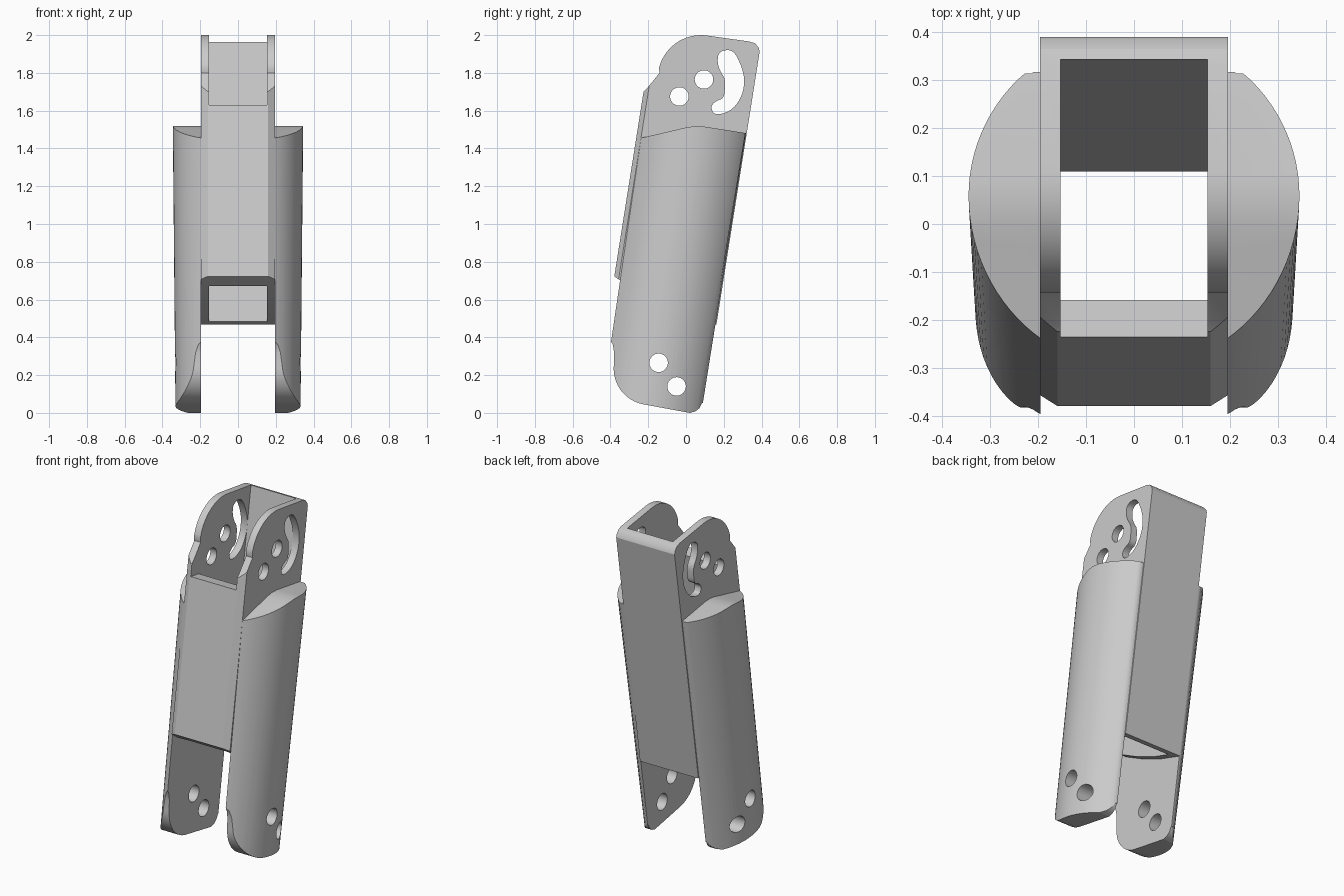
import bpy, bmesh, math

if "Cube" in bpy.data.objects:
    bpy.data.objects.remove(bpy.data.objects["Cube"])

TILT = math.radians(9)
C, S = math.cos(TILT), math.sin(TILT)

metal = bpy.data.materials.new("light grey")
metal.diffuse_color = (0.6, 0.6, 0.6, 1)
metal.use_nodes = True
metal.node_tree.nodes["Principled BSDF"].inputs["Base Color"].default_value = metal.diffuse_color


def tilted(x, s, t):
    """x across, s depth, t along the leaning axis -> world."""
    return (x, s * C + t * S, -s * S + t * C)


def loft(name, ring_a, ring_b):
    bm = bmesh.new()
    a = [bm.verts.new(p) for p in ring_a]
    b = [bm.verts.new(p) for p in ring_b]
    n = len(a)
    bm.faces.new(a)
    bm.faces.new(b)
    for i in range(n):
        j = (i + 1) % n
        bm.faces.new((a[i], a[j], b[j], b[i]))
    bmesh.ops.recalc_face_normals(bm, faces=bm.faces)
    me = bpy.data.meshes.new(name)
    bm.to_mesh(me)
    bm.free()
    me.materials.append(metal)
    ob = bpy.data.objects.new(name, me)
    bpy.context.collection.objects.link(ob)
    return ob


def side_prism(name, pts, x0, x1):
    return loft(name, [(x0, y, z) for y, z in pts], [(x1, y, z) for y, z in pts])


def axis_prism(name, pts, t0, t1):
    return loft(name, [tilted(x, s, t0) for x, s in pts],
                [tilted(x, s, t1) for x, s in pts])


def rect(x, s0, s1):
    return [(-x, s0), (x, s0), (x, s1), (-x, s1)]


def arc(cy, cz, r, a0, a1, n):
    angles = [math.radians(a0 + (a1 - a0) * i / n) for i in range(n + 1)]
    return [(cy + r * math.cos(a), cz + r * math.sin(a)) for a in angles]


def soften(pts, rounds=2):
    for _ in range(rounds):
        out = []
        for (a, b), (c, d) in zip(pts, pts[1:] + pts[:1]):
            out += [(a * .75 + c * .25, b * .75 + d * .25),
                    (a * .25 + c * .75, b * .25 + d * .75)]
        pts = out
    return pts


def apply_mod(ob, kind, **settings):
    m = ob.modifiers.new(kind, kind)
    for k, v in settings.items():
        setattr(m, k, v)
    bpy.context.view_layer.objects.active = ob
    bpy.ops.object.modifier_apply(modifier=m.name)


def cut(ob, tool, op='DIFFERENCE'):
    apply_mod(ob, 'BOOLEAN', object=tool, operation=op, solver='EXACT')
    bpy.data.objects.remove(tool)


def drill(ob, y, z):
    cut(ob, side_prism("drill", arc(y, z, 0.049, 0, 350, 35), -0.6, 0.6))


def smooth(ob):
    bpy.ops.object.select_all(action='DESELECT')
    ob.select_set(True)
    bpy.context.view_layer.objects.active = ob
    bpy.ops.object.shade_smooth_by_angle(angle=math.radians(25))


# Central hollow box with the two upper ear plates
side = [(-0.5, 0.80), (-0.375, 0.72), (-0.30, 0.665), (-0.16, 0.59), (0.0, 0.52),
        (0.16, 0.467), (0.45, 0.45), (0.393, 1.905), (0.384, 1.935), (0.365, 1.957),
        (0.335, 1.966)]
side += arc(0.08, 1.77, 0.23, 82, 166, 18)
side += [(-0.14, 1.80), (-0.205, 1.72), (-0.234, 1.693), (-0.5, 1.6)]
box = side_prism("hollow_box", side, -0.4, 0.4)
section = [(-0.16, -0.488), (0.16, -0.488), (0.196, -0.463), (0.196, 0.086),
           (-0.196, 0.086), (-0.196, -0.463)]
cut(box, axis_prism("section", section, -1, 3), 'INTERSECT')
cut(box, axis_prism("cavity", rect(0.153, -0.41, 0.032), -1, 3))
cut(box, axis_prism("front_opening", rect(0.153, -0.8, -0.1), 1.572, 3))

# Pivot holes and curved slot in the ears
drill(box, 0.095, 1.765)
drill(box, -0.035, 1.675)
slot = soften([(0.165, 1.86), (0.175, 1.915), (0.25, 1.925), (0.297, 1.83), (0.312, 1.75),
               (0.292, 1.665), (0.235, 1.595), (0.15, 1.575), (0.13, 1.62), (0.155, 1.65),
               (0.20, 1.665), (0.207, 1.72), (0.207, 1.77), (0.18, 1.81)])
cut(box, side_prism("slot", slot, -0.6, 0.6))
smooth(box)

# Rounded side shells that continue down as fork legs
shell_side = [(-0.6, 1.375), (-0.24, 1.455), (-0.05, 1.499), (0.0, 1.511), (0.05, 1.518),
              (0.1, 1.515), (0.325, 1.48), (0.6, 1.437), (0.6, 0.45), (0.084, 0.05),
              (0.072, 0.026), (0.05, 0.008), (0.02, 0.0)]
shell_side += arc(-0.19, 0.235, 0.193, 260, 175, 16)
shell_side += [(-0.381, 0.32), (-0.387, 0.36), (-0.42, 0.42), (-0.6, 0.6)]
shell = side_prism("side_shell_and_fork_leg", shell_side, 0.195, 0.6)


def shell_ring(t):
    r = 0.331 + 0.014 * t / 1.5
    return [tilted(r * math.cos(a), min(-0.18 + r * math.sin(a), 0.082), t)
            for a in (math.tau * i / 96 for i in range(96))]


cut(shell, loft("round_section", shell_ring(-0.5), shell_ring(2.0)), 'INTERSECT')
drill(shell, -0.145, 0.265)
drill(shell, -0.05, 0.14)
apply_mod(shell, 'MIRROR')
smooth(shell)
